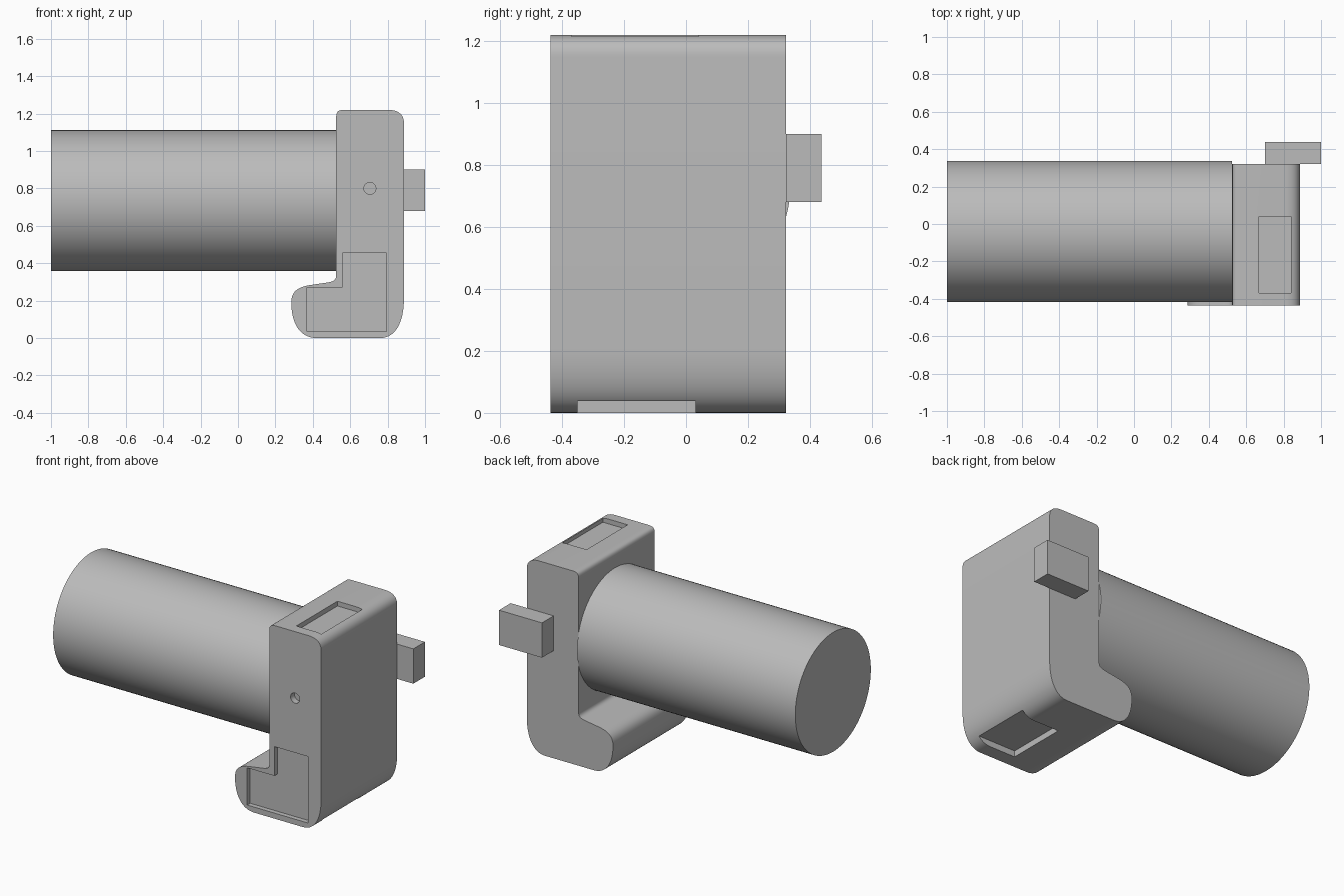
import bpy, bmesh, math
from mathutils import Vector, Matrix

cube = bpy.data.objects.get("Cube")
if cube:
    bpy.data.objects.remove(cube, do_unlink=True)

grey = bpy.data.materials.new("plain grey")
grey.use_nodes = True
COLOUR = (0.5, 0.5, 0.5, 1)
grey.diffuse_color = COLOUR
grey.node_tree.nodes["Principled BSDF"].inputs["Base Color"].default_value = COLOUR


def finish(name, bm):
    bmesh.ops.recalc_face_normals(bm, faces=bm.faces)
    mesh = bpy.data.meshes.new(name)
    bm.to_mesh(mesh)
    bm.free()
    mesh.materials.append(grey)
    obj = bpy.data.objects.new(name, mesh)
    bpy.context.collection.objects.link(obj)
    return obj


def prism(name, outline, y0, y1):
    """Extrude an x-z outline along y."""
    bm = bmesh.new()
    face = bm.faces.new([bm.verts.new((x, y0, z)) for x, z in outline])
    moved = bmesh.ops.extrude_face_region(bm, geom=[face])["geom"]
    bmesh.ops.translate(bm, vec=(0, y1 - y0, 0),
                        verts=[v for v in moved if isinstance(v, bmesh.types.BMVert)])
    return finish(name, bm)


def box(name, x0, x1, y0, y1, z0, z1):
    return prism(name, [(x0, z0), (x1, z0), (x1, z1), (x0, z1)], y0, y1)


def cylinder(name, centre, radius, length, axis, sides):
    bm = bmesh.new()
    turn = Matrix.Rotation(math.pi / 2, 4, axis)
    bmesh.ops.create_cone(bm, cap_ends=True, segments=sides, radius1=radius,
                          radius2=radius, depth=length,
                          matrix=Matrix.Translation(centre) @ turn)
    return finish(name, bm)


def smooth(obj):
    bpy.ops.object.select_all(action="DESELECT")
    obj.select_set(True)
    bpy.context.view_layer.objects.active = obj
    bpy.ops.object.shade_smooth_by_angle(angle=math.radians(30))


def bend(a, b, c, d, steps=12):
    """Points along a cubic curve."""
    a, b, c, d = map(Vector, (a, b, c, d))
    pts = []
    for i in range(steps + 1):
        t = i / steps
        s = 1 - t
        pts.append(tuple(a * s**3 + b * 3 * s * s * t + c * 3 * s * t * t + d * t**3))
    return pts


# Upright housing with a rounded toe
FRONT, BACK = -0.437, 0.322
LEFT, RIGHT, TOP = 0.525, 0.887, 1.22
outline = (
    bend((LEFT, 1.18), (LEFT, 1.21), (0.535, TOP), (0.57, TOP), 8)
    + bend((0.80, TOP), (0.85, TOP), (RIGHT, 1.20), (RIGHT, 1.15))
    + bend((RIGHT, 0.21), (RIGHT, 0.08), (0.84, 0), (0.76, 0), 16)
    + bend((0.42, 0), (0.33, 0), (0.285, 0.08), (0.285, 0.19), 16)
    + bend((0.285, 0.19), (0.285, 0.25), (0.32, 0.275), (0.40, 0.285))[1:]
    + bend((0.40, 0.285), (0.49, 0.30), (LEFT, 0.295), (LEFT, 0.335))[1:]
)
housing = prism("housing", outline, FRONT, BACK)

# Sunken panels and the small hole
DEPTH = 0.03
panel = [(0.37, 0.035), (0.795, 0.035), (0.795, 0.455),
         (0.56, 0.455), (0.56, 0.27), (0.37, 0.27)]
cutters = [
    prism("front_panel_cutter", panel, FRONT - 0.1, FRONT + DEPTH),
    box("top_slot_cutter", 0.667, 0.84, -0.37, 0.04, TOP - DEPTH, TOP + 0.1),
    box("bottom_notch_cutter", 0.58, 1, -0.35, 0.03, -0.1, 0.038),
    cylinder("hole_cutter", (0.705, FRONT, 0.80), 0.032, 0.08, "X", 32),
]
bpy.context.view_layer.objects.active = housing
for cutter in cutters:
    cutter.hide_render = True
    cut = housing.modifiers.new(cutter.name, "BOOLEAN")
    cut.operation = "DIFFERENCE"
    cut.solver = "EXACT"
    cut.object = cutter
    bpy.ops.object.modifier_apply(modifier=cut.name)
    bpy.data.objects.remove(cutter, do_unlink=True)
smooth(housing)

# Long round barrel lying along x
barrel = cylinder("barrel", ((LEFT - 1) / 2, -0.04, 0.735), 0.377, LEFT + 1, "Y", 96)
smooth(barrel)

# Block on the back
box("rear_block", 0.70, 1.0, BACK, 0.438, 0.68, 0.90)
